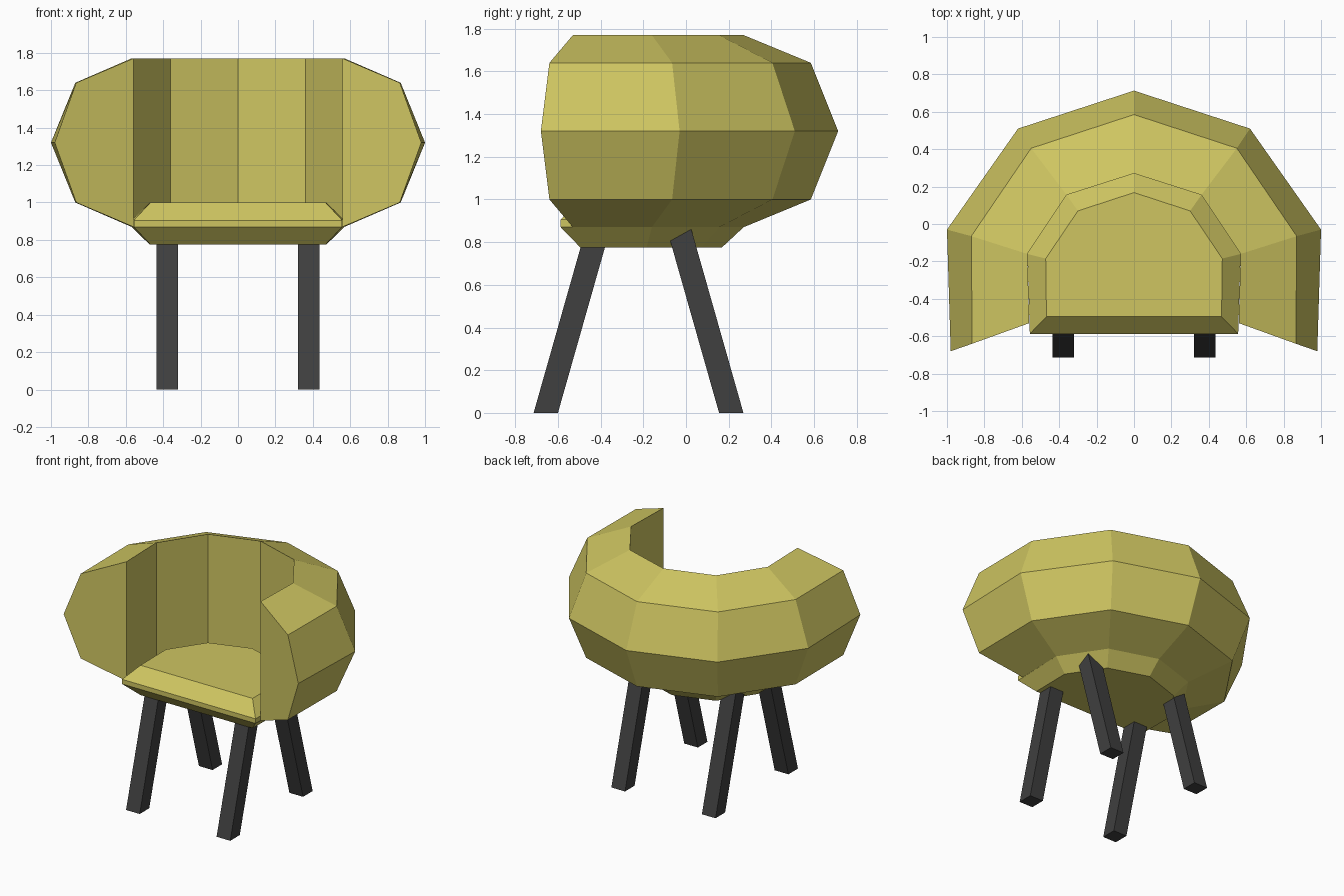
import bpy, bmesh

if "Cube" in bpy.data.objects:
    bpy.data.objects.remove(bpy.data.objects["Cube"])


def material(name, rgb):
    m = bpy.data.materials.new(name)
    m.diffuse_color = (*rgb, 1)
    m.use_nodes = True
    m.node_tree.nodes["Principled BSDF"].inputs["Base Color"].default_value = m.diffuse_color
    return m


def loft(name, rings, mat):
    """Join equal-sized closed rings with quads and cap both ends."""
    bm = bmesh.new()
    loops = [[bm.verts.new(p) for p in ring] for ring in rings]
    n = len(loops[0])
    for a, b in zip(loops, loops[1:]):
        for i in range(n):
            j = (i + 1) % n
            bm.faces.new((a[i], a[j], b[j], b[i]))
    bm.faces.new(loops[0])
    bm.faces.new(loops[-1])
    bmesh.ops.recalc_face_normals(bm, faces=bm.faces)
    me = bpy.data.meshes.new(name)
    bm.to_mesh(me)
    bm.free()
    me.materials.append(mat)
    ob = bpy.data.objects.new(name, me)
    bpy.context.collection.objects.link(ob)
    return ob


def mirrored(pts):
    """Right-hand half outline ending at x = 0 -> full outline."""
    return pts + [(-x, y) for x, y in reversed(pts[:-1])]


fabric = material("olive_fabric", (0.62, 0.56, 0.12))
dark = material("dark_legs", (0.05, 0.05, 0.05))

# Wraparound back and arms: plan outlines from the right front tip to the back centre
inner = mirrored([(0.56, -0.53), (0.57, -0.16), (0.36, 0.155), (0, 0.27)])
middle = mirrored([(0.865, -0.64), (0.87, -0.065), (0.55, 0.405), (0, 0.585)])
outer = mirrored([(0.98, -0.68), (1.0, -0.03), (0.62, 0.51), (0, 0.713)])
section = [(inner, 0.87), (middle, 1.0), (outer, 1.32), (middle, 1.64), (inner, 1.77)]
loft("wraparound_back",
     [[(*line[i], z) for line, z in section] for i in range(len(inner))], fabric)

# Seat cushion with sloped top and bottom edges
full = mirrored([(0.557, -0.587), (0.57, -0.16), (0.36, 0.155), (0, 0.27)])
inset = mirrored([(0.468, -0.495), (0.472, -0.185), (0.30, 0.07), (0, 0.168)])
loft("seat", [[(x, y, z) for x, y in line] for line, z in
              ((inset, 0.775), (full, 0.87), (full, 0.905), (inset, 1.0))], fabric)

# Slanted square legs, tops buried in the seat
for part, y0, y1 in (("front", -0.657, -0.41), ("back", 0.212, -0.035)):
    for side, s in (("right", 1), ("left", -1)):
        loft(f"{part}_leg_{side}",
             [[(s * 0.378 + dx, y + dy, z) for dx, dy in
               ((-0.057, -0.057), (0.057, -0.057), (0.057, 0.057), (-0.057, 0.057))]
              for y, z in ((y0, 0), (y1, 0.87))], dark)
